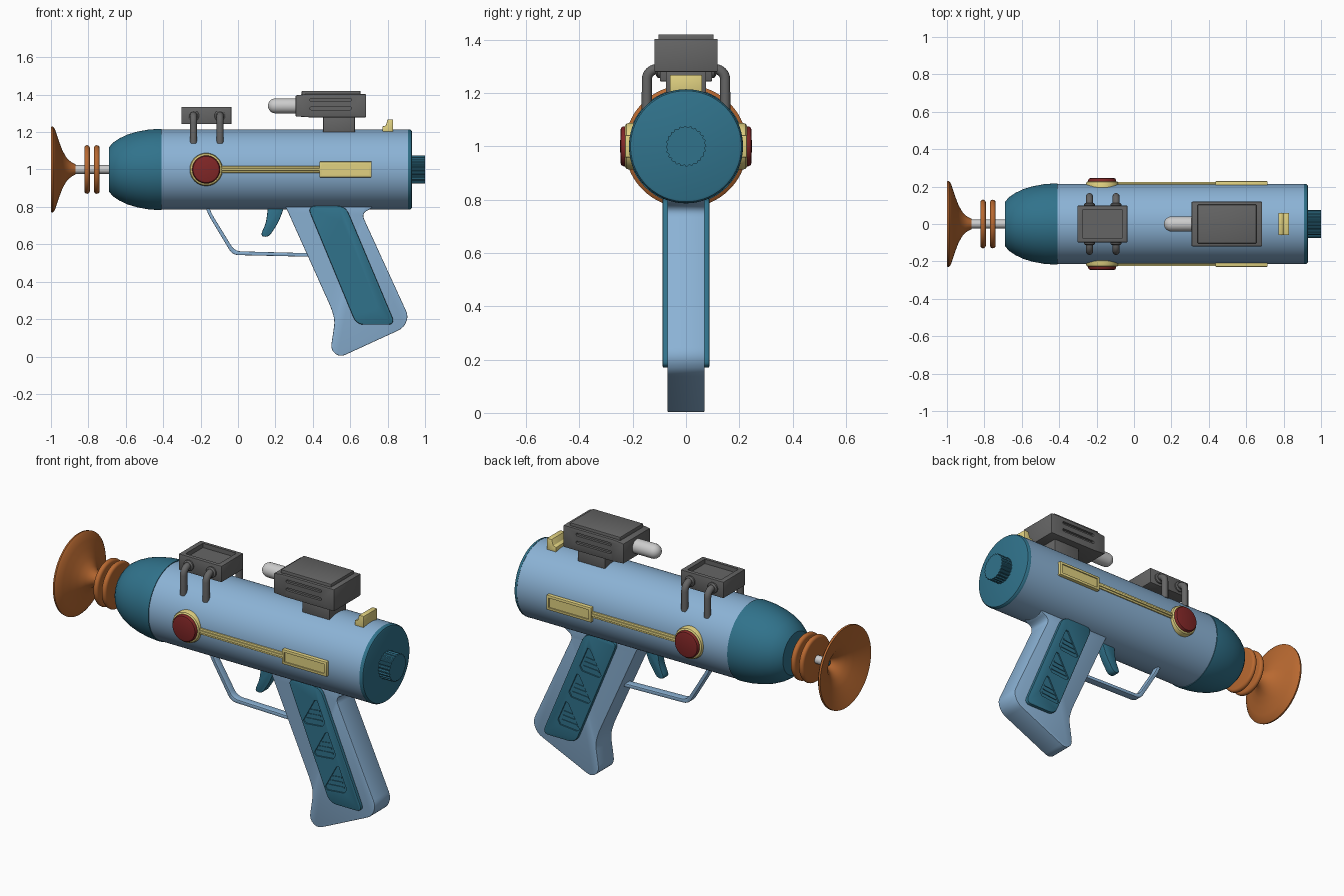
import bpy, bmesh
from math import sin, cos, pi, radians
from mathutils import Vector

if "Cube" in bpy.data.objects:
    bpy.data.objects.remove(bpy.data.objects["Cube"])


def material(name, rgb):
    m = bpy.data.materials.new(name)
    m.diffuse_color = (*rgb, 1)
    m.use_nodes = True
    m.node_tree.nodes["Principled BSDF"].inputs["Base Color"].default_value = m.diffuse_color
    return m


BLUE = material("light_blue", (0.26, 0.45, 0.67))
TEAL = material("teal", (0.03, 0.17, 0.26))
COPPER = material("copper", (0.48, 0.14, 0.03))
GOLD = material("gold", (0.75, 0.64, 0.22))
RED = material("red", (0.22, 0.02, 0.02))
DARK = material("dark_grey", (0.13, 0.13, 0.13))
cutters = []


def finish(name, bm, mat, bevel=0, mirror=False):
    bmesh.ops.recalc_face_normals(bm, faces=bm.faces)
    me = bpy.data.meshes.new(name)
    bm.to_mesh(me)
    bm.free()
    ob = bpy.data.objects.new(name, me)
    bpy.context.collection.objects.link(ob)
    if mat:
        me.materials.append(mat)
    if bevel:
        b = ob.modifiers.new("bevel", 'BEVEL')
        b.width, b.segments = bevel, 2
    if mirror:
        mirror_y(ob)
    return ob


def mirror_y(ob):
    m = ob.modifiers.new("mirror", 'MIRROR')
    m.use_axis = (False, True, False)
    m.use_mirror_merge = False


def lathe(name, profile, mat, axis='x', cx=0, cz=1, seg=64, flute=0, mirror=False):
    """Revolve (distance along axis, radius) points; radius 0 closes an end."""
    bm = bmesh.new()
    rings = []
    for a, r in profile:
        ring = []
        for i in range(seg if r else 1):
            t = 2 * pi * i / seg
            q = r - (flute if i % 4 > 1 else 0) if r else 0
            u, v = q * cos(t), q * sin(t)
            ring.append(bm.verts.new((a, u, cz + v) if axis == 'x' else (cx + u, a, cz + v)))
        rings.append(ring)
    for p, q in zip(rings, rings[1:]):
        for i in range(seg):
            j = (i + 1) % seg
            vs = [p[i % len(p)], p[j % len(p)], q[j % len(q)], q[i % len(q)]]
            bm.faces.new(list(dict.fromkeys(vs)))
    return finish(name, bm, mat, mirror=mirror)


def rounded(pts, r, n=5):
    """Round every corner of a closed polygon."""
    out = []
    for i, p in enumerate(pts):
        p = Vector(p)
        a, b = Vector(pts[i - 1]) - p, Vector(pts[(i + 1) % len(pts)]) - p
        s = p + a.normalized() * min(r, a.length * 0.45)
        e = p + b.normalized() * min(r, b.length * 0.45)
        for k in range(n + 1):
            t = k / n
            out.append(s * (1 - t) ** 2 + p * 2 * t * (1 - t) + e * t * t)
    return out


def prism(name, polys, y0, y1, mat, bevel=0, mirror=False):
    """Extrude x-z polygons from y0 to y1."""
    bm = bmesh.new()
    for pts in polys:
        f = bm.faces.new([bm.verts.new((p[0], y0, p[1])) for p in pts])
        res = bmesh.ops.extrude_face_region(bm, geom=[f])
        vs = [g for g in res["geom"] if isinstance(g, bmesh.types.BMVert)]
        bmesh.ops.translate(bm, verts=vs, vec=(0, y1 - y0, 0))
    return finish(name, bm, mat, bevel, mirror)


def rect(x0, x1, z0, z1):
    return [(x0, z0), (x1, z0), (x1, z1), (x0, z1)]


def cut(ob, cutter):
    m = ob.modifiers.new("cut", 'BOOLEAN')
    m.operation, m.object = 'DIFFERENCE', cutter
    cutter.hide_render = True
    cutters.append(cutter)


# Barrel, nose and rear cap
lathe("barrel", [(-.42, 0), (-.42, .213), (.915, .213), (.915, 0)], BLUE, seg=96)
lathe("nose", [(-.41, 0), (-.41, .217), (-.425, .217), (-.48, .213), (-.54, .202), (-.59, .187),
               (-.635, .166), (-.67, .142), (-.69, .118), (-.69, 0)], TEAL, seg=96)
lathe("rear_cap", [(.91, 0), (.91, .214), (.921, .213), (.928, .208), (.931, .2), (.931, 0)], TEAL, seg=96)
lathe("rear_knob", [(.92, 0), (.92, .076), (1, .076), (1, 0)], TEAL, seg=96, flute=.005)

# Emitter rod, rings and dish
lathe("emitter_rod", [(-.88, 0), (-.88, .023), (-.68, .023), (-.68, 0)], None, seg=32)
lathe("emitter_tip", [(-.9, 0), (-.897, .014), (-.885, .022), (-.875, .022), (-.875, 0)], TEAL, seg=32)
for i, x in enumerate((-.807, -.755)):
    prof = [(x + .015 * cos(t), .115 + .015 * sin(t)) for t in [k * pi / 8 for k in range(9)]]
    lathe(f"emitter_ring_{i + 1}", [(x + .015, 0)] + prof + [(x - .015, 0)], COPPER)
lathe("emitter_dish", [(-.87, .02), (-.87, .028), (-.89, .038), (-.915, .06), (-.938, .1), (-.955, .145),
                       (-.968, .185), (-.98, .218), (-.99, .23), (-1, .228), (-.993, .205),
                       (-.978, .165), (-.963, .12), (-.945, .08), (-.92, .047), (-.895, .028),
                       (-.88, .02), (-.87, .02)], COPPER, seg=80)

# Handle with recessed grip panels
prism("handle", [rounded([(.22, .87), (.255, .80), (.50, .255), (.518, .19), (.495, .035), (.545, -.004),
                          (.885, .152), (.912, .215), (.66, .765), (.73, .80), (.73, .87)], .035)],
      -.07, .07, BLUE, .006)
panel = prism("grip_panel", [rounded([(.37, .805), (.575, .805), (.842, .17), (.633, .17)], .045)],
              .06, .088, TEAL, .008)
slot = [(-.065, -.06), (.005, .07), (.02, .075), (.07, -.04), (.055, -.065), (-.05, -.075)]
cut(panel, prism("grip_cutter", [[(cx + x, cz + z) for x, z in slot]
                                 for cx, cz in ((.535, .655), (.603, .49), (.672, .315))], .08, .12, None))
mirror_y(panel)
ridges = [[(cx - .05 + k * .006, cz + k * .026 - .05), (cx + .05 - k * .008, cz + k * .026 - .042),
           (cx + .05 - k * .008, cz + k * .026 - .034), (cx - .05 + k * .006, cz + k * .026 - .042)]
          for cx, cz in ((.535, .655), (.603, .49), (.672, .315)) for k in range(3)]
prism("grip_ridges", ridges, .078, .084, TEAL, mirror=True)

# Trigger and guard
prism("trigger", [rounded([(.165, .84), (.25, .84), (.245, .79), (.215, .715), (.165, .638),
                           (.118, .643), (.15, .715)], .03)], -.025, .025, TEAL, .005)
prism("trigger_guard", [rounded([(-.185, .83), (-.16, .76), (-.03, .543), (.40, .533), (.40, .552),
                                 (-.018, .563), (-.142, .765), (-.165, .83)], .035)], -.022, .022, BLUE, .003)

# Side medallions and gold trim
lathe("medallion_rim", [(.15, 0), (.15, .088), (.213, .088), (.224, .084), (.228, .078), (.228, 0)],
      GOLD, 'y', -.17, mirror=True)
lathe("medallion_gem", [(.2, 0), (.2, .075), (.235, .075), (.243, .07), (.246, .06), (.247, 0)],
      RED, 'y', -.17, mirror=True)
prism("trim_strip", [rect(-.1, .45, .982, 1.018)], .19, .219, GOLD, .003, True)
prism("trim_ridge", [rect(-.1, .45, .993, 1.007)], .19, .225, GOLD, .002, True)
block = prism("trim_block", [rect(.435, .715, .958, 1.042)], .19, .229, GOLD, .004)
cut(block, prism("trim_cutter", [rect(.45, .70, .973, 1.027)], .223, .25, None))
mirror_y(block)

# Front coil box with curved pipes
coil = prism("coil_box", [rect(-.303, -.035, 1.243, 1.335)], -.098, .098, DARK, .004)
cut(coil, prism("coil_cutter", [rect(-.274, -.064, 1.31, 1.4)], -.078, .078, None))
for i, x in enumerate((-.238, -.096)):
    cu = bpy.data.curves.new(f"coil_pipe_{i + 1}", 'CURVE')
    cu.dimensions, cu.bevel_depth, cu.bevel_resolution, cu.use_fill_caps = '3D', .019, 4, True
    sp = cu.splines.new('POLY')
    path = [(.08, 1.29)] + [(.107 + .04 * sin(t), 1.25 + .04 * cos(t))
                            for t in [k * pi / 12 for k in range(7)]] + [(.147, 1.14)]
    sp.points.add(len(path) - 1)
    for p, (y, z) in zip(sp.points, path):
        p.co = (x, y, z, 1)
    cu.materials.append(DARK)
    pipe = bpy.data.objects.new(f"coil_pipe_{i + 1}", cu)
    bpy.context.collection.objects.link(pipe)
    mirror_y(pipe)
    lathe(f"pipe_collar_{i + 1}", [(.09, 0), (.09, .03), (.106, .03), (.112, .022), (.112, 0)],
          DARK, 'y', x, 1.287, 32, mirror=True)

# Scope with vents, lid, mount and lens tube
scope = prism("scope_body", [[(.308, 1.284), (.38, 1.279), (.685, 1.279), (.685, 1.403),
                              (.365, 1.403), (.308, 1.396)]], -.119, .119, DARK, .004)
vents = prism("vent_cutter", [rounded(rect(.385, .605, z - .008, z + .008), .007) for z in (1.327, 1.372)],
              .105, .15, None, mirror=True)
cut(scope, vents)
prism("scope_lid", [rect(.34, .655, 1.39, 1.42)], -.104, .104, DARK, .005)
prism("scope_mount", [rect(.455, .625, 1.19, 1.29)], -.075, .075, DARK, .003)
lathe("scope_lens", [(.16, 0)] + [(.2 - .04 * cos(t), .04 * sin(t)) for t in [k * pi / 12 for k in range(1, 7)]]
      + [(.32, .04), (.32, 0)], None, cz=1.34, seg=40)

# Rear sight
prism("rear_sight", [[(.772, 1.195), (.83, 1.195), (.83, 1.268), (.8, 1.268), (.79, 1.235), (.772, 1.23)]],
      -.06, .06, GOLD, .003)

# Apply modifiers, drop cutters, smooth curved faces
bpy.ops.object.select_all(action='SELECT')
bpy.context.view_layer.objects.active = scope
bpy.ops.object.convert(target='MESH')
for c in cutters:
    bpy.data.objects.remove(c)
bpy.ops.object.select_all(action='SELECT')
bpy.ops.object.shade_smooth_by_angle(angle=radians(32))
